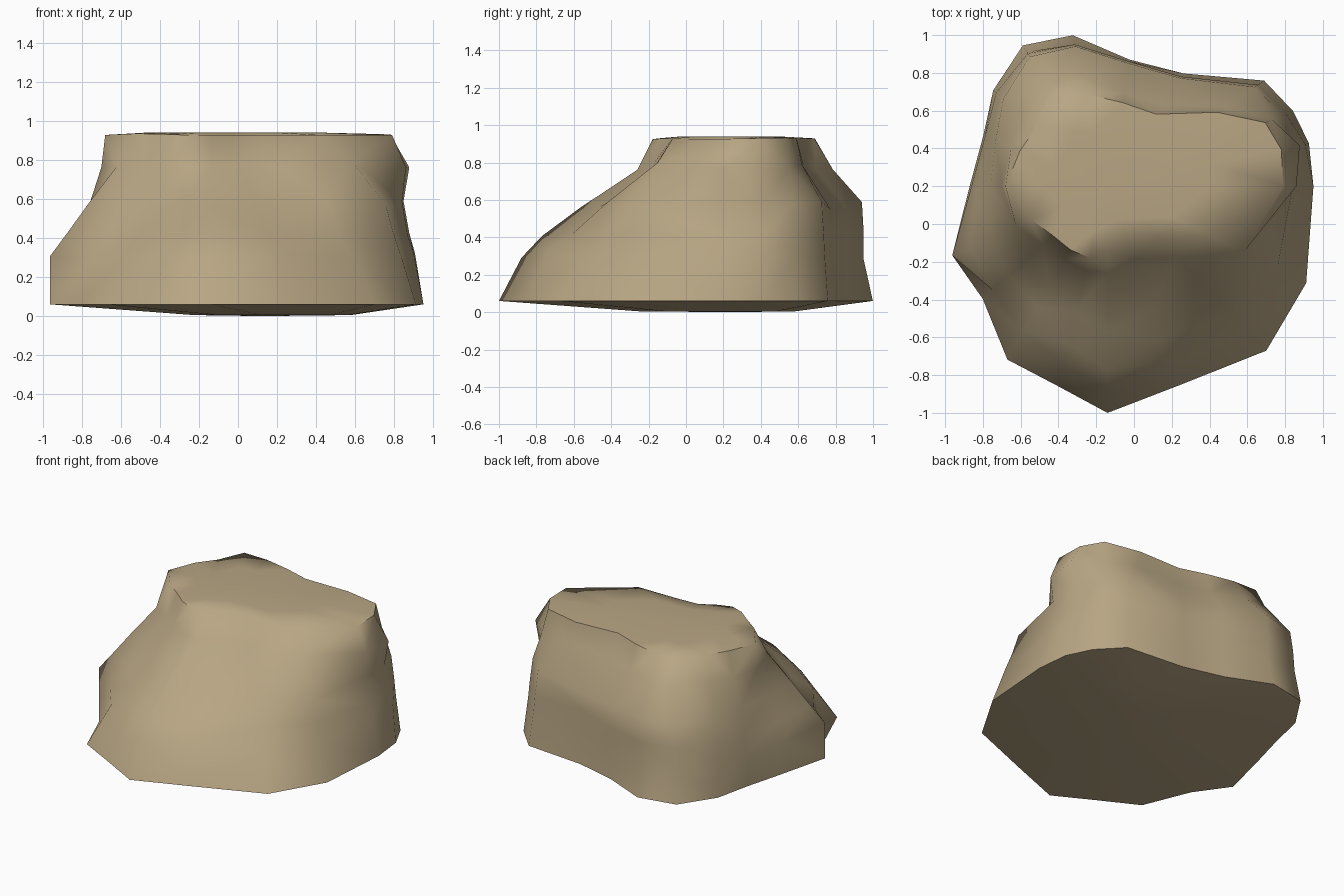
import bpy, bmesh, math, random
from mathutils import Vector

random.seed(4)
default = bpy.data.objects.get("Cube")
if default:
    bpy.data.objects.remove(default, do_unlink=True)

# Sandstone colour
stone = bpy.data.materials.new("sandstone")
stone.use_nodes = True
colour = (0.48, 0.38, 0.23, 1)
stone.diffuse_color = colour
stone.node_tree.nodes["Principled BSDF"].inputs["Base Color"].default_value = colour

# Boulder: outline radii in hundredths, measured around an off-centre axis
axis = Vector((-0.14, 0.2, 0))
angles = [0, 12, 22, 34, 56, 80, 103, 121, 140, 158, 180, 204, 222, 240, 256, 270, 290, 314, 334]
foot = [109, 109, 106, 100, 72, 68, 82, 87, 79, 71, 73, 90, 89, 106, 109, 120, 112, 121, 117]
belly = [104, 107, 103, 97, 70, 67, 77, 83, 77, 70, 72, 90, 82, 89, 97, 108, 99, 107, 109]
ledge = [101, 104, 102, 96, 70, 67, 77, 82, 75, 67, 69, 80, 70, 74, 86, 97, 86, 95, 104]
waist = [98, 101, 100, 94, 69, 66, 76, 80, 72, 64, 62, 68, 62, 61, 68, 77, 70, 86, 100]
shoulder = [100, 104, 94, 75, 52, 50, 60, 63, 58, 55, 56, 53, 46, 45, 46, 46, 41, 52, 80]
brow = [93, 94, 90, 70, 46, 45, 50, 57, 49, 50, 54, 44, 39, 39, 39, 34, 30, 38, 62]
levels = [(0.06, foot, 0), (0.3, belly, 0.03), (0.42, ledge, 0.02), (0.57, waist, 0.02),
          (0.78, shoulder, 0.02), (0.93, brow, 0.005)]

bm = bmesh.new()


def add_ring(z, radii, jitter=0, scale=1.0, shift=Vector()):
    ring = []
    for angle, radius in zip(angles, radii):
        a, r = math.radians(angle), radius / 100 * scale
        height = z + random.uniform(-jitter, jitter)
        offset = Vector((r * math.cos(a), r * math.sin(a), height))
        ring.append(bm.verts.new(axis + shift + offset))
    return ring


# Shallow underside, flank rings and flat top
under_shift = Vector((0.26, 0.05, 0))
rings = [add_ring(0.005, foot, scale=0.42, shift=under_shift)]
rings += [add_ring(z, radii, jitter) for z, radii, jitter in levels]
rings.append(add_ring(0.94, brow, scale=0.6))
count = len(angles)
for low, high in zip(rings, rings[1:]):
    for i in range(count):
        j = (i + 1) % count
        bm.faces.new((low[i], low[j], high[j], high[i]))
for ring, centre in ((rings[0], axis + under_shift), (rings[-1], axis + Vector((0, 0, 0.94)))):
    middle = bm.verts.new(centre)
    for i in range(count):
        bm.faces.new((ring[i], ring[(i + 1) % count], middle))
bmesh.ops.triangulate(bm, faces=[f for f in bm.faces if len(f.verts) == 4],
                      quad_method='SHORT_EDGE')
bmesh.ops.recalc_face_normals(bm, faces=bm.faces)

mesh = bpy.data.meshes.new("boulder")
bm.to_mesh(mesh)
bm.free()
mesh.materials.append(stone)
boulder = bpy.data.objects.new("boulder", mesh)
bpy.context.collection.objects.link(boulder)
bpy.ops.object.select_all(action='DESELECT')
boulder.select_set(True)
bpy.context.view_layer.objects.active = boulder
bpy.ops.object.shade_smooth_by_angle(angle=math.radians(60))
